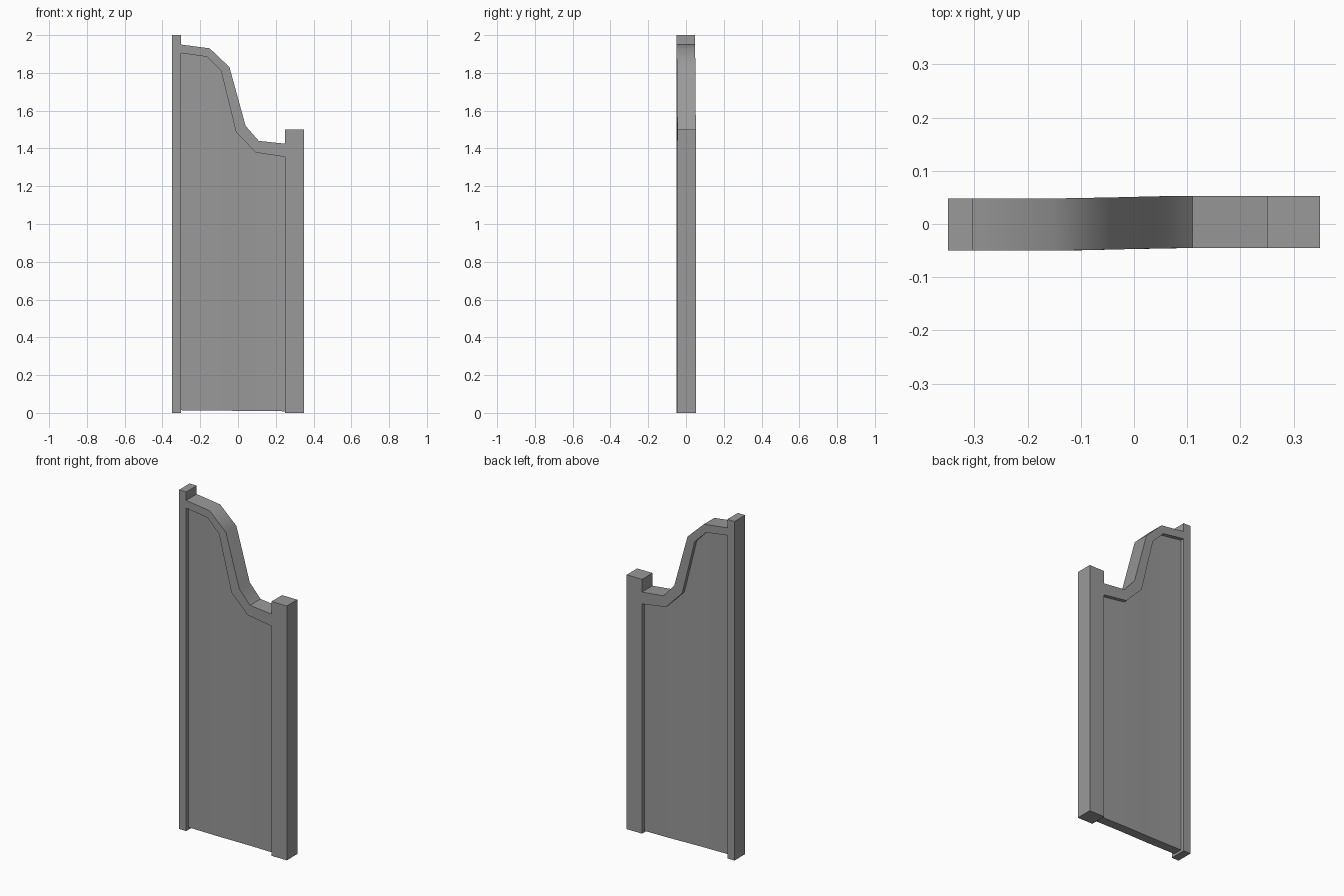
import bpy, bmesh, math

cube = bpy.data.objects.get("Cube")
if cube:
    bpy.data.objects.remove(cube, do_unlink=True)

# Single plain grey
grey = bpy.data.materials.new("plain_grey")
grey.use_nodes = True
colour = (0.32, 0.32, 0.32, 1)
grey.diffuse_color = colour
grey.node_tree.nodes["Principled BSDF"].inputs["Base Color"].default_value = colour


def shift(x):
    """Slight sideways drift of the gate from one post to the other."""
    t = min(max((x + 0.12) / 0.2, 0), 1)
    return -0.001 + 0.005 * t


def strip(name, upper, lower, thickness, smooth=False):
    """Closed slab between an upper and a lower line of (x, z) points."""
    bm = bmesh.new()
    rings = []
    for (xu, zu), (xl, zl) in zip(upper, lower):
        corners = [(xu, -1, zu), (xu, 1, zu), (xl, 1, zl), (xl, -1, zl)]
        rings.append([bm.verts.new((x, shift(x) + side * thickness / 2, z))
                      for x, side, z in corners])
    for a, b in zip(rings, rings[1:]):
        for i in range(4):
            j = (i + 1) % 4
            bm.faces.new((a[i], a[j], b[j], b[i]))
    bm.faces.new(rings[0])
    bm.faces.new(rings[-1])
    bmesh.ops.recalc_face_normals(bm, faces=bm.faces)
    mesh = bpy.data.meshes.new(name)
    bm.to_mesh(mesh)
    bm.free()
    mesh.materials.append(grey)
    obj = bpy.data.objects.new(name, mesh)
    bpy.context.collection.objects.link(obj)
    if smooth:
        bpy.ops.object.select_all(action='DESELECT')
        obj.select_set(True)
        bpy.context.view_layer.objects.active = obj
        bpy.ops.object.shade_smooth_by_angle(angle=math.radians(42))
    return obj


full = 0.098
rail_top = [(-0.303, 1.95), (-0.15, 1.93), (-0.045, 1.83),
            (0.04, 1.52), (0.11, 1.44), (0.25, 1.425)]
rail_bottom = [(-0.303, 1.905), (-0.163, 1.885), (-0.09, 1.81),
               (-0.01, 1.485), (0.095, 1.378), (0.25, 1.355)]
panel_foot = [(x, 0.011 - 0.01 * x) for x, z in rail_bottom]

# Posts
strip("tall_post", [(-0.35, 2), (-0.303, 2)], [(-0.35, 0), (-0.303, 0)], full)
strip("short_post", [(0.25, 1.5), (0.35, 1.5)], [(0.25, 0), (0.35, 0)], full)

# Curved rail over the recessed panel
strip("curved_top_rail", rail_top, rail_bottom, full, smooth=True)
strip("recessed_panel", rail_bottom, panel_foot, 0.055)
